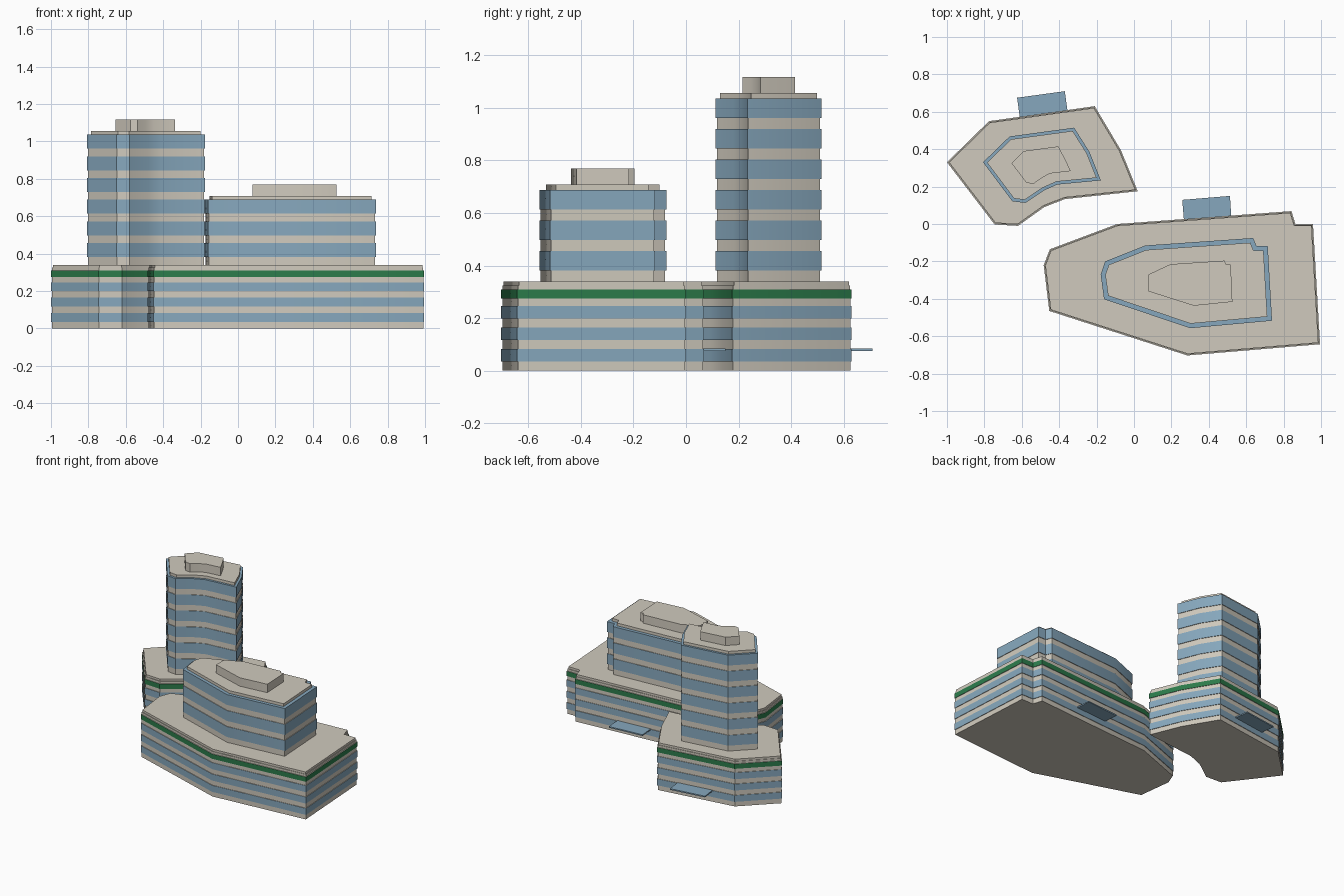
import bpy
import bmesh
from mathutils import Vector

cube = bpy.data.objects.get("Cube")
if cube:
    bpy.data.objects.remove(cube, do_unlink=True)


def make_material(name, colour):
    mat = bpy.data.materials.new(name)
    mat.use_nodes = True
    rgba = (*colour, 1)
    mat.diffuse_color = rgba
    mat.node_tree.nodes["Principled BSDF"].inputs["Base Color"].default_value = rgba
    return mat


MATERIALS = [
    make_material("warm stone", (0.63, 0.59, 0.51)),
    make_material("blue glass", (0.24, 0.39, 0.51)),
    make_material("green band", (0.025, 0.2, 0.07)),
]
STONE, GLASS, GREEN = range(3)
LEDGE = 0.004  # setback of the stone bands behind the glass


def inset(outline, amount):
    """Move every edge of a counter-clockwise outline inward by amount."""
    pts = [Vector(p) for p in outline]
    result = []
    for i, p in enumerate(pts):
        d1 = (p - pts[i - 1]).normalized()
        d2 = (pts[(i + 1) % len(pts)] - p).normalized()
        n1, n2 = Vector((-d1.y, d1.x)), Vector((-d2.y, d2.x))
        result.append(p + (n1 + n2) * amount / (1 + n1.dot(n2)))
    return result


def stack(name, outline, bands):
    """One closed mesh from stacked bands: (bottom, top, setback, material)."""
    area = sum(a[0] * b[1] - b[0] * a[1]
               for a, b in zip(outline, outline[1:] + outline[:1]))
    if area < 0:
        outline = outline[::-1]
    count = len(outline)
    bm = bmesh.new()
    previous = None
    for bottom, top, setback, colour in bands:
        shape = inset(outline, setback)
        low, high = [[bm.verts.new((p.x, p.y, z)) for p in shape] for z in (bottom, top)]
        loops = [(low, high, colour)]
        if previous is None:
            bm.faces.new(low[::-1]).material_index = colour
        else:
            loops.append((previous, low, STONE))
        for a, b, index in loops:
            for i in range(count):
                j = (i + 1) % count
                bm.faces.new((a[i], a[j], b[j], b[i])).material_index = index
        previous = high
    bm.faces.new(previous).material_index = bands[-1][3]
    bmesh.ops.remove_doubles(bm, verts=bm.verts, dist=0.00001)
    mesh = bpy.data.meshes.new(name)
    bm.to_mesh(mesh)
    bm.free()
    for mat in MATERIALS:
        mesh.materials.append(mat)
    obj = bpy.data.objects.new(name, mesh)
    bpy.context.collection.objects.link(obj)
    bpy.ops.object.select_all(action='DESELECT')
    obj.select_set(True)
    bpy.context.view_layer.objects.active = obj
    bpy.ops.object.shade_smooth_by_angle(angle=0.5)


def floors(start, number, period, stone_height):
    """Alternate stone and glass bands."""
    bands = []
    for k in range(number):
        z = start + k * period
        bands += [(z, z + stone_height, LEDGE, STONE),
                  (z + stone_height, z + period, 0, GLASS)]
    return bands


PODIUM_TOP = 0.34
podium_bands = floors(0, 3, 0.082, 0.035) + [
    (0.246, 0.274, LEDGE, STONE),
    (0.274, 0.309, 0, GREEN),
    (0.309, 0.325, 0.005, STONE),
    (0.325, PODIUM_TOP, 0.009, STONE),
]


def building(side, podium, tower, penthouse, canopy, storeys, roof_setback):
    stack(side + "_podium", podium, podium_bands)
    # Tower walls
    top = PODIUM_TOP + storeys * 0.116
    stack(side + "_tower", tower, floors(PODIUM_TOP, storeys, 0.116, 0.041))
    # Roof slab and penthouse
    stack(side + "_roof_slab", tower, [(top, top + 0.02, roof_setback, STONE)])
    stack(side + "_penthouse", penthouse, [(top + 0.02, top + 0.081, 0, STONE)])
    # Entrance canopy at the back
    stack(side + "_entrance_canopy", canopy, [(0.075, 0.084, 0, GLASS)])


building(
    "right",
    podium=[(-1, .33), (-.775, .55), (-.21, .63), (-.07, .395), (.02, .175),
            (-.37, .133), (-.48, .09), (-.62, -.01), (-.745, -.003)],
    tower=[(-.807, .33), (-.665, .468), (-.32, .515), (-.238, .385), (-.177, .233),
           (-.41, .211), (-.48, .18), (-.58, .113), (-.65, .121)],
    penthouse=[(-.655, .325), (-.59, .39), (-.405, .415), (-.37, .35), (-.338, .283),
               (-.45, .27), (-.495, .245), (-.537, .215), (-.575, .22)],
    canopy=[(-.625, .675), (-.37, .71), (-.355, .6), (-.61, .565)],
    storeys=6, roof_setback=0.016,
)

building(
    "left",
    podium=[(-.483, -.22), (-.45, -.135), (-.09, 0), (.842, .069), (.863, 0),
            (.957, 0), (.995, -.643), (.285, -.703), (-.453, -.465)],
    tower=[(-.178, -.27), (-.154, -.2), (.06, -.115), (.637, -.075), (.655, -.118),
           (.715, -.118), (.738, -.517), (.3, -.557), (-.16, -.402)],
    penthouse=[(.077, -.27), (.195, -.215), (.483, -.196), (.493, -.216), (.517, -.216),
               (.526, -.416), (.32, -.437), (.077, -.36)],
    canopy=[(.258, .129), (.513, .15), (.52, .04), (.267, .02)],
    storeys=3, roof_setback=0.024,
)
